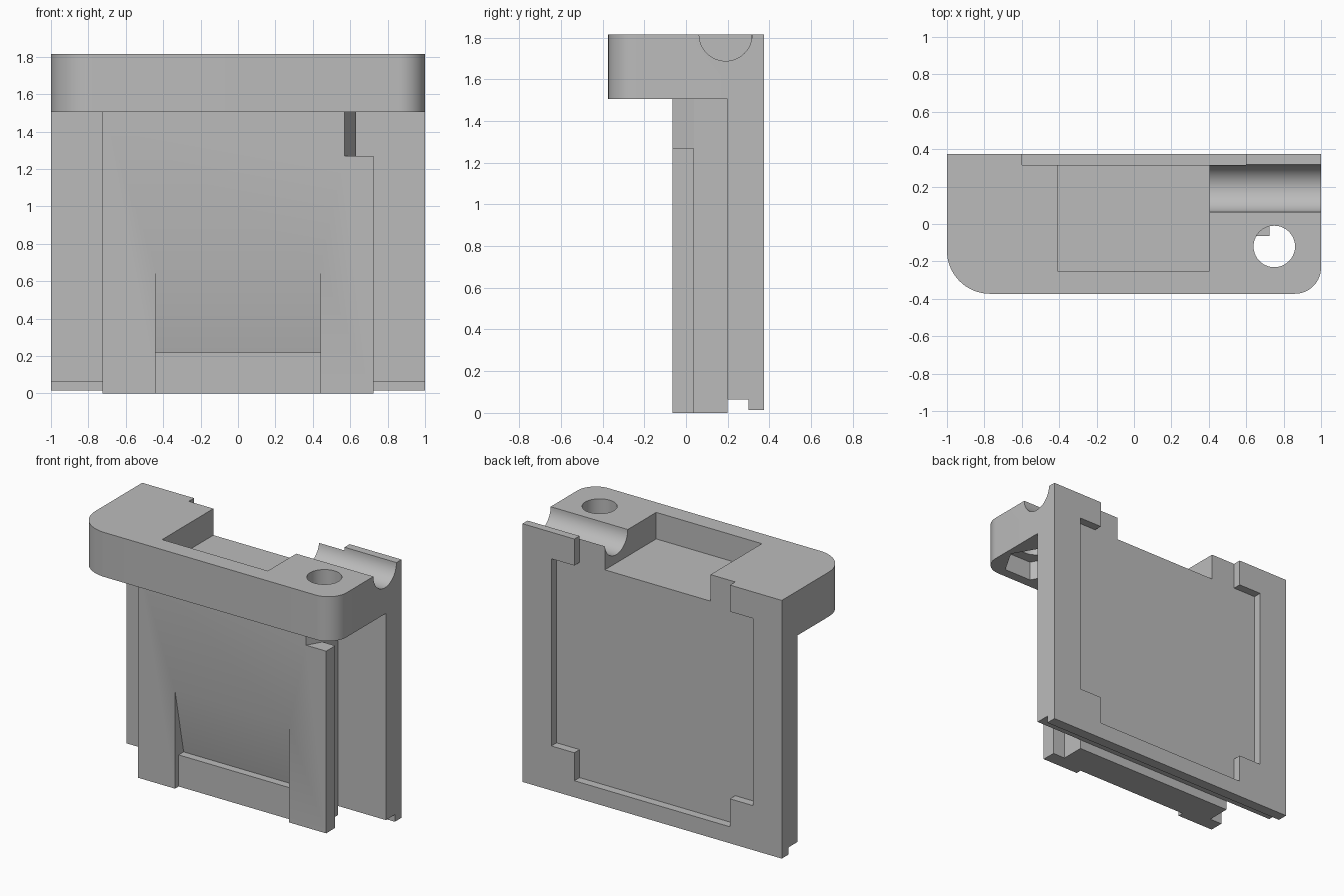
import bpy, bmesh, math
from mathutils import Vector

if "Cube" in bpy.data.objects:
    bpy.data.objects.remove(bpy.data.objects["Cube"])

grey = bpy.data.materials.new("plain grey")
grey.use_nodes = True
colour = (0.5, 0.5, 0.5, 1)
grey.diffuse_color = colour
grey.node_tree.nodes["Principled BSDF"].inputs["Base Color"].default_value = colour


def prism(name, outline, axis, start, end):
    """Extrude a 2D outline along an axis: x takes (y, z), y takes (x, z), z takes (x, y)."""
    def place(u, v, w):
        return {"x": (w, u, v), "y": (u, w, v), "z": (u, v, w)}[axis]
    bm = bmesh.new()
    face = bm.faces.new([bm.verts.new(place(u, v, start)) for u, v in outline])
    grown = bmesh.ops.extrude_face_region(bm, geom=[face])
    moved = [g for g in grown["geom"] if isinstance(g, bmesh.types.BMVert)]
    bmesh.ops.translate(bm, verts=moved, vec=Vector(place(0, 0, end - start)))
    bmesh.ops.recalc_face_normals(bm, faces=bm.faces)
    mesh = bpy.data.meshes.new(name)
    bm.to_mesh(mesh)
    bm.free()
    mesh.materials.append(grey)
    obj = bpy.data.objects.new(name, mesh)
    bpy.context.collection.objects.link(obj)
    return obj


def box(name, x, y, z):
    return prism(name, [(x[0], y[0]), (x[1], y[0]), (x[1], y[1]), (x[0], y[1])], "z", *z)


def arc(cx, cy, r, a0, a1, n):
    angles = [math.radians(a0 + (a1 - a0) * i / n) for i in range(n + 1)]
    return [(cx + r * math.cos(a), cy + r * math.sin(a)) for a in angles]


def combine(target, other, operation):
    mod = target.modifiers.new(operation.lower(), "BOOLEAN")
    mod.operation, mod.solver, mod.object = operation, "EXACT", other
    bpy.context.view_layer.objects.active = target
    bpy.ops.object.modifier_apply(modifier=mod.name)
    bpy.data.objects.remove(other)


TOP, UNDER, BACK, FRONT = 1.815, 1.505, 0.373, -0.373

# Head block with rounded front corners
outline = arc(-0.77, FRONT + 0.23, 0.23, 180, 270, 16)
outline += arc(0.86, FRONT + 0.14, 0.14, 270, 360, 14)
outline += [(1, BACK), (-1, BACK)]
body = prism("bracket_body", outline, "z", UNDER, TOP)

# Back plate with a lip along its lower edge
plate = [(0.2, 0.065), (0.3, 0.065), (0.3, 0.015), (BACK, 0.015), (BACK, 1.6), (0.2, 1.6)]
combine(body, prism("back_plate", plate, "x", -1, 1), "UNION")

# Tongue: front plate on a narrower core, leaving a slot on each side
tongue = [(-0.725, -0.065), (0.725, -0.065), (0.725, 0.035), (0.63, 0.035),
          (0.63, 0.25), (-0.63, 0.25), (-0.63, 0.035), (-0.725, 0.035)]
tongue = prism("tongue", tongue, "z", 0, 1.56)
combine(tongue, box("lip_clearance", (-1, 1), (0.2, 0.5), (-0.1, 0.1)), "DIFFERENCE")
combine(body, tongue, "UNION")

# Sloping finger recess with a ledge near the bottom of the front
recess = [(-0.2, -0.1), (-0.025, -0.1), (-0.025, 0.22), (0.03, 0.22), (-0.065, 0.68), (-0.2, 0.68)]
combine(body, prism("finger_recess", recess, "x", -0.44, 0.44), "DIFFERENCE")

# Stepped shallow panel in the back, open at the top
side = [(0.6, 2), (0.6, 1.63), (0.777, 1.63), (0.777, 0.325), (0.6, 0.325), (0.6, 0.13)]
panel = side + [(-x, z) for x, z in reversed(side)]
combine(body, prism("back_panel", panel, "y", 0.315, 0.5), "DIFFERENCE")

# Open pocket in the head
combine(body, box("head_pocket", (-0.41, 0.405), (-0.25, 0.34), (1.63, 2)), "DIFFERENCE")

# Half-round channel to the right-hand end
combine(body, prism("channel", arc(0.19, TOP, 0.127, 0, 360, 48)[:-1], "x", 0.4, 1.2), "DIFFERENCE")

# Screw hole and the six-sided nut pocket below it
combine(body, prism("screw_hole", arc(0.75, -0.12, 0.111, 0, 360, 40)[:-1], "z", 1.4, 2), "DIFFERENCE")
combine(body, prism("nut_pocket", arc(0.75, -0.12, 0.212, 0, 360, 6)[:-1], "z", 1.27, 1.64), "DIFFERENCE")

# Smooth only the curved walls
bpy.ops.object.select_all(action="DESELECT")
body.select_set(True)
bpy.context.view_layer.objects.active = body
bpy.ops.object.shade_smooth_by_angle(angle=math.radians(25))
